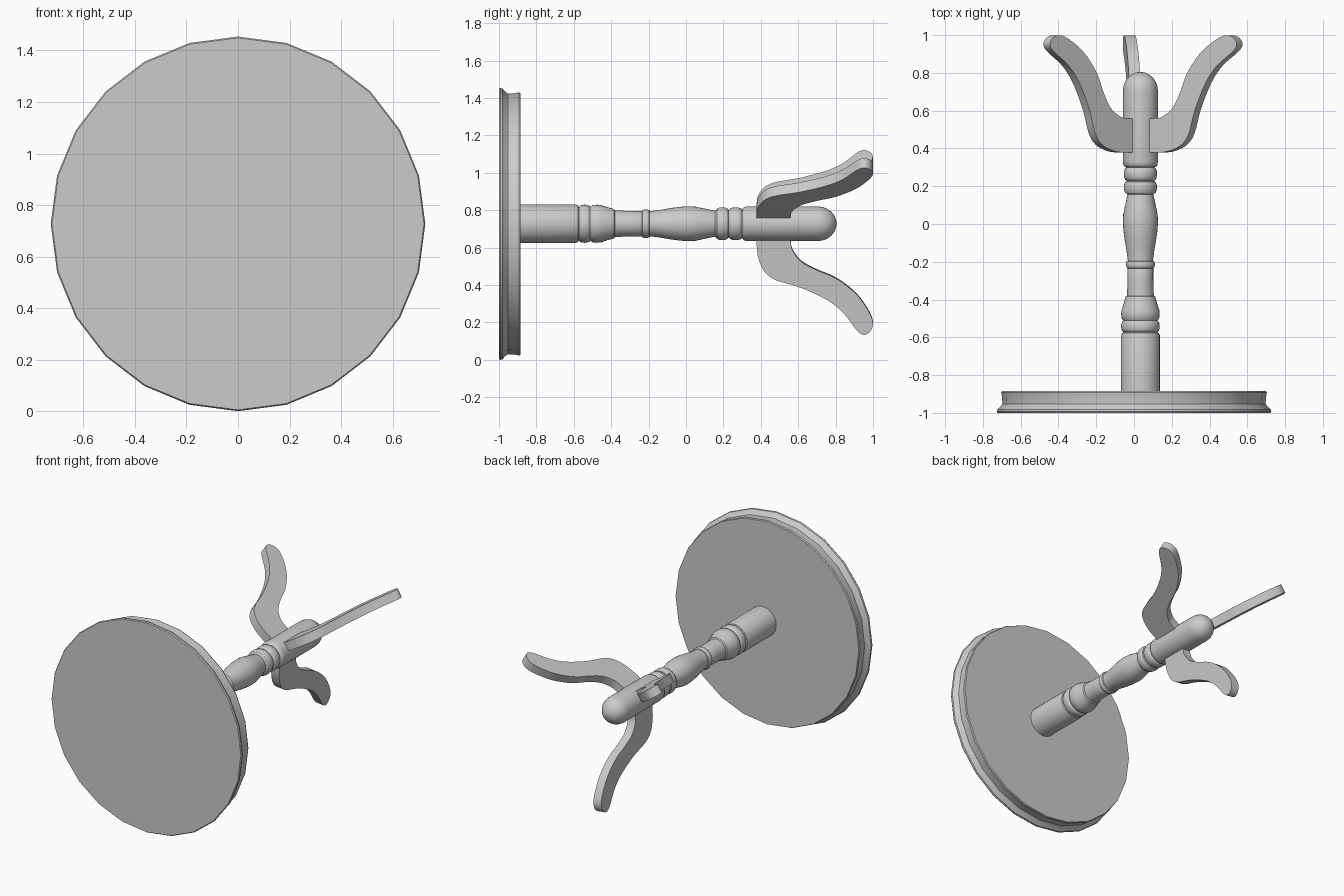
import bpy
import bmesh
import math
from mathutils import Vector

if "Cube" in bpy.data.objects:
    bpy.data.objects.remove(bpy.data.objects["Cube"])

AXIS_X, AXIS_Z = 0.034, 0.728


def finish(name, bm, angle):
    bmesh.ops.recalc_face_normals(bm, faces=bm.faces)
    mesh = bpy.data.meshes.new(name)
    bm.to_mesh(mesh)
    bm.free()
    ob = bpy.data.objects.new(name, mesh)
    bpy.context.collection.objects.link(ob)
    bpy.ops.object.select_all(action='DESELECT')
    ob.select_set(True)
    bpy.context.view_layer.objects.active = ob
    bpy.ops.object.shade_smooth_by_angle(angle=math.radians(angle))
    return ob


def lathe(name, profile, cx, cz, sides):
    """Turn (y, radius) points around an axis parallel to y."""
    bm = bmesh.new()
    rings = []
    for y, r in profile:
        rings.append([bm.verts.new((cx + r * math.sin(math.tau * i / sides), y,
                                    cz + r * math.cos(math.tau * i / sides)))
                      for i in range(sides)])
    for a, b in zip(rings, rings[1:]):
        for i in range(sides):
            j = (i + 1) % sides
            bm.faces.new((a[i], a[j], b[j], b[i]))
    bm.faces.new(rings[0])
    bm.faces.new(rings[-1])
    return finish(name, bm, 35)


def bead(y0, y1, r0, r1, n=6):
    """Rounded ring between y0 and y1."""
    return [(y0 + (y1 - y0) * (1 - math.cos(math.pi * i / n)) / 2,
             r0 + (r1 - r0) * math.sin(math.pi * i / n)) for i in range(n + 1)]


def smooth_outline(points, steps=4):
    """Catmull-Rom curve through an open list of 2D points."""
    p = [Vector(q) for q in points]
    p = [2 * p[0] - p[1]] + p + [2 * p[-1] - p[-2]]
    out = []
    for a, b, c, d in zip(p, p[1:], p[2:], p[3:]):
        for k in range(steps):
            t = k / steps
            out.append(0.5 * (2 * b + (c - a) * t + (2 * a - 5 * b + 4 * c - d) * t * t
                              + (3 * b - a - 3 * c + d) * t ** 3))
    return out + [p[-2]]


# Round table top with a moulded rim
lathe("table_top", [(-1.0, 0.722), (-0.993, 0.727), (-0.982, 0.725), (-0.968, 0.708),
                    (-0.952, 0.697), (-0.92, 0.698), (-0.893, 0.703), (-0.885, 0.699)],
      0, 0.727, 24)

# Turned column: base block, beads, vase, beads, leg block, domed end
column = [(-0.89, 0.103), (-0.59, 0.103), (-0.578, 0.098), (-0.574, 0.09)]
column += bead(-0.572, -0.512, 0.09, 0.102)
column += [(-0.50, 0.099), (-0.475, 0.102), (-0.455, 0.1), (-0.42, 0.088),
           (-0.385, 0.079), (-0.38, 0.071), (-0.30, 0.068), (-0.237, 0.068)]
column += bead(-0.235, -0.195, 0.067, 0.077)
column += [(-0.19 + 0.345 * t, r) for t, r in
           [(0, 0.067), (0.15, 0.074), (0.3, 0.083), (0.45, 0.09), (0.58, 0.093),
            (0.7, 0.091), (0.85, 0.08), (1, 0.069)]]
column += bead(0.16, 0.228, 0.072, 0.088)
column += bead(0.23, 0.3, 0.074, 0.088)
column += [(0.303, 0.082), (0.312, 0.09), (0.33, 0.0925), (0.705, 0.0925)]
column += [(0.705 + 0.1 * math.sin(a), 0.0925 * math.cos(a))
           for a in [math.radians(d) for d in (15, 30, 45, 60, 75, 87)]]
lathe("column", column, AXIS_X, AXIS_Z, 32)

# Curved leg outline as (distance from axis, y)
upper = [(0.05, 0.378), (0.13, 0.378), (0.2, 0.388), (0.27, 0.42), (0.315, 0.48),
         (0.355, 0.61), (0.42, 0.75), (0.49, 0.84), (0.575, 0.905), (0.607, 0.94),
         (0.604, 0.97), (0.577, 0.993), (0.53, 0.997), (0.46, 0.963), (0.38, 0.9),
         (0.305, 0.8), (0.262, 0.7), (0.215, 0.615), (0.155, 0.57), (0.11, 0.56),
         (0.05, 0.56)]
outline = smooth_outline(upper)


def leg(name, degrees, half=0.03):
    a = math.radians(degrees)
    out = Vector((math.cos(a), 0, math.sin(a)))
    side = Vector((-math.sin(a), 0, math.cos(a))) * half
    centre = Vector((AXIS_X, 0, AXIS_Z + 0.015))
    bm = bmesh.new()
    loops = [[bm.verts.new(centre + out * r + Vector((0, y, 0)) + side * s)
              for r, y in outline] for s in (-1, 1)]
    n = len(outline)
    for i in range(n):
        j = (i + 1) % n
        bm.faces.new((loops[0][i], loops[0][j], loops[1][j], loops[1][i]))
    for loop in loops:
        bm.faces.new(loop)
    finish(name, bm, 30)


for name, degrees in (("right_leg", 30.5), ("left_leg", 144.5), ("lower_leg", -96)):
    leg(name, degrees)
